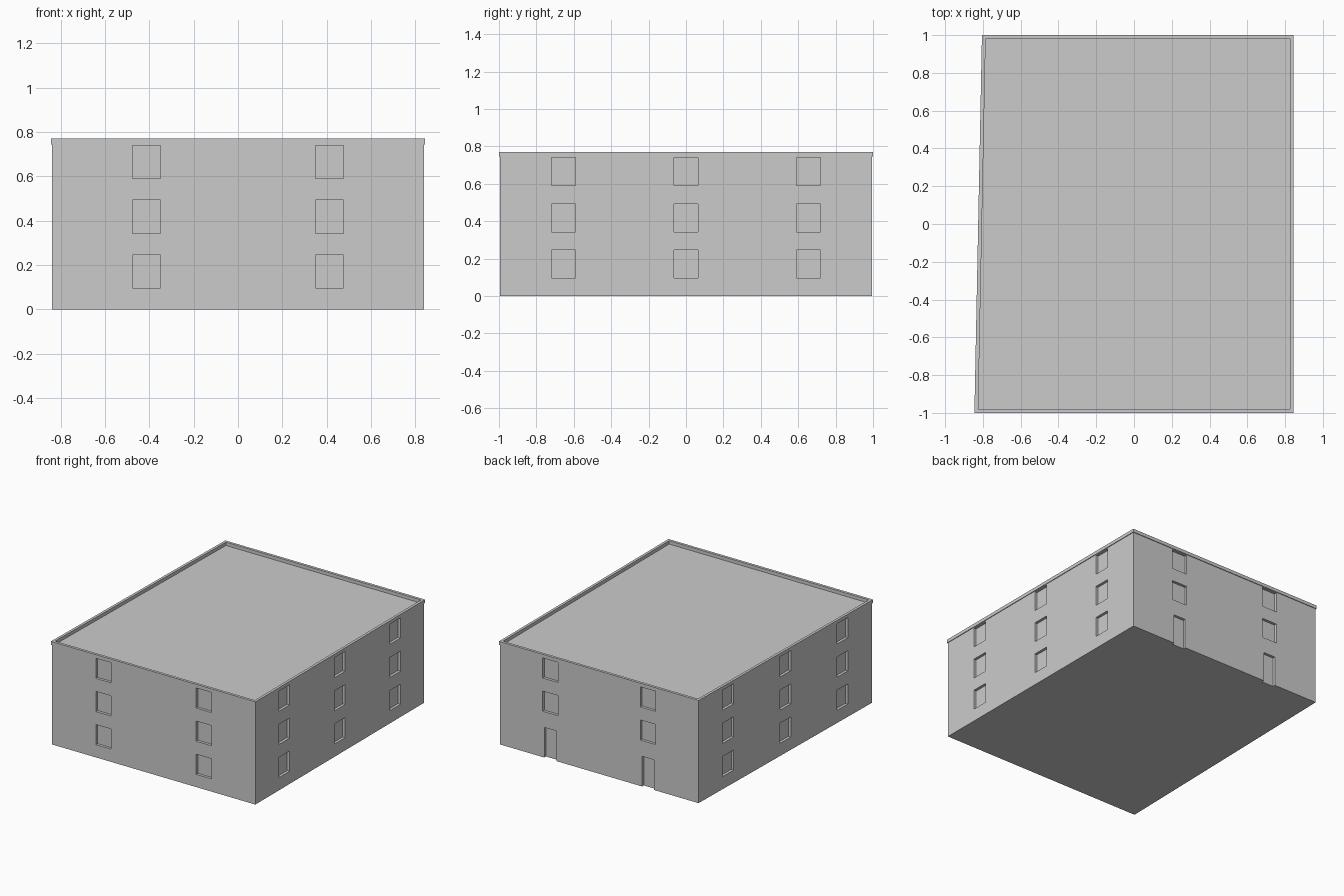
import bpy, bmesh
from mathutils import Vector, Matrix

if "Cube" in bpy.data.objects:
    bpy.data.objects.remove(bpy.data.objects["Cube"])

WALL_TOP, RIM_TOP = 0.745, 0.77
DEPTH = 0.02            # recess of windows and doors
WIN_W, WIN_H = 0.126, 0.15
DOOR_W, DOOR_H = 0.10, 0.225


def footprint(inset):
    """Four corners, counter-clockwise from front left; the left side is slanted."""
    y = 1 - inset
    left = lambda yy: -0.845 + 0.02 * (yy + 1) + inset
    return [Vector(p) for p in ((left(-y), -y, 0), (0.845 - inset, -y, 0),
                                (0.845 - inset, y, 0), (left(y), y, 0))]


def make_object(name, bm):
    bmesh.ops.recalc_face_normals(bm, faces=bm.faces)
    mesh = bpy.data.meshes.new(name)
    bm.to_mesh(mesh)
    bm.free()
    obj = bpy.data.objects.new(name, mesh)
    bpy.context.collection.objects.link(obj)
    return obj


def ring(bm, inset, z):
    return [bm.verts.new((p.x, p.y, z)) for p in footprint(inset)]


def bridge(bm, a, b):
    for i in range(4):
        j = (i + 1) % 4
        bm.faces.new((a[i], a[j], b[j], b[i]))


# Building body with flat roof
bm = bmesh.new()
low, high = ring(bm, 0.005, 0), ring(bm, 0.005, WALL_TOP)
bridge(bm, low, high)
bm.faces.new(low)
bm.faces.new(high)
body = make_object("building_walls", bm)

# Parapet rim around the roof
bm = bmesh.new()
loops = [ring(bm, i, z) for i, z in
         ((0, WALL_TOP), (0, RIM_TOP), (0.02, RIM_TOP), (0.02, WALL_TOP))]
for k in range(4):
    bridge(bm, loops[k], loops[(k + 1) % 4])
make_object("roof_parapet", bm)

# Window and door recess cutters, placed along each wall
bm = bmesh.new()
corners = footprint(0.005)
for side, columns in enumerate((2, 3, 2, 3)):
    a, b = corners[side], corners[(side + 1) % 4]
    along = (b - a).normalized()
    out = along.cross(Vector((0, 0, 1)))
    step = ((b - a).length - 0.025) / columns
    for c in range(columns):
        base = (a + b) / 2 + along * step * (c - (columns - 1) / 2)
        for floor in range(3):
            w, z0 = WIN_W, 0.095 + 0.2475 * floor
            z1 = z0 + WIN_H
            if side == 2 and floor == 0:          # doors at the back
                w, z0, z1 = DOOR_W, -0.1, DOOR_H
            pos = base + Vector((0, 0, (z0 + z1) / 2))
            rot = Matrix((along, out, (0, 0, 1))).transposed().to_4x4()
            size = Matrix.Diagonal((w, 2 * DEPTH, z1 - z0, 1))
            bmesh.ops.create_cube(bm, size=1, matrix=Matrix.Translation(pos) @ rot @ size)
cutter = make_object("opening_cutter", bm)
cutter.hide_render = True

# Cut the openings, then drop the helper
mod = body.modifiers.new("openings", 'BOOLEAN')
mod.operation, mod.solver, mod.object = 'DIFFERENCE', 'EXACT', cutter
bpy.context.view_layer.objects.active = body
bpy.ops.object.modifier_apply(modifier=mod.name)
bpy.data.objects.remove(cutter)
